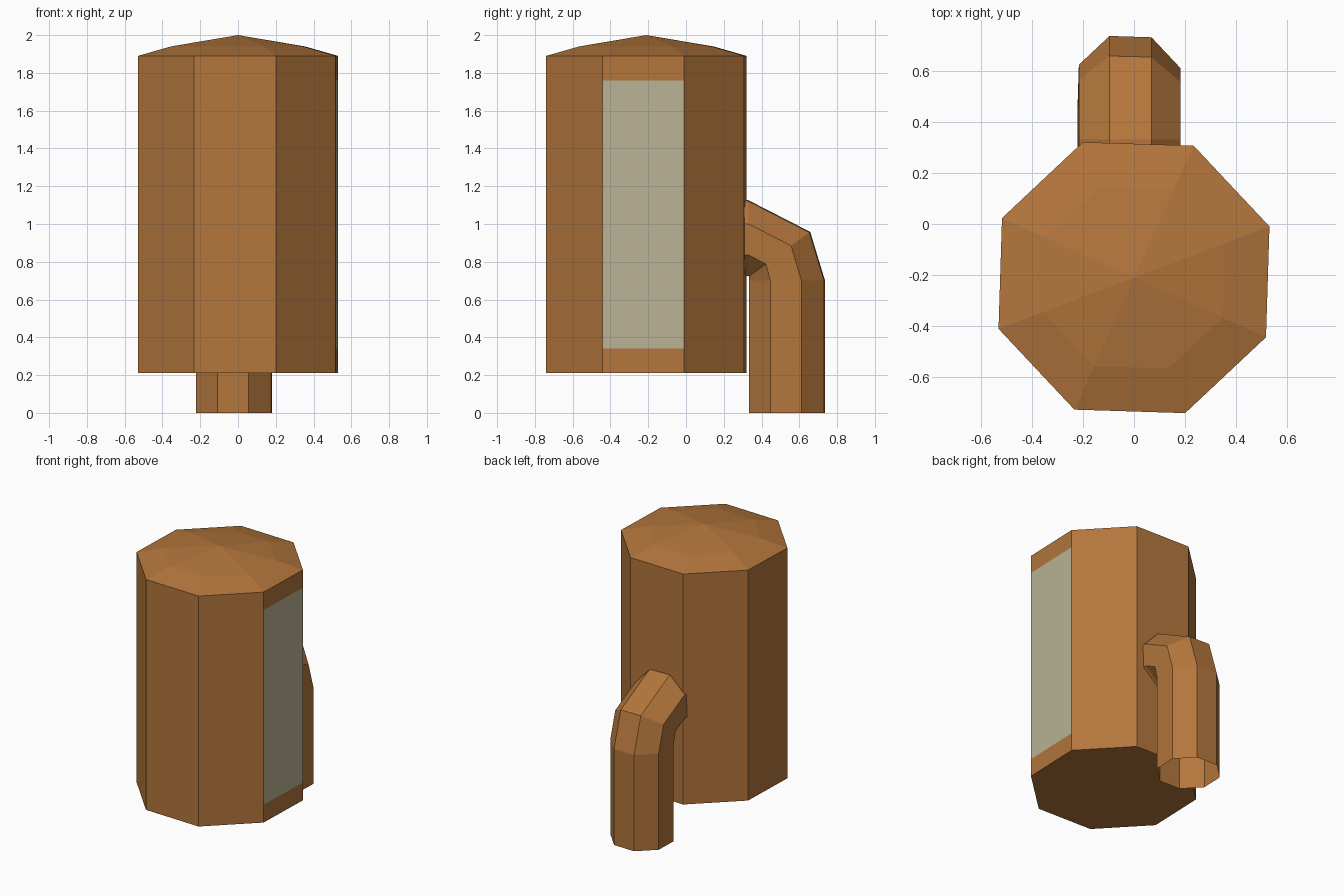
import bpy, bmesh
from math import sin, cos, radians

if "Cube" in bpy.data.objects:
    bpy.data.objects.remove(bpy.data.objects["Cube"])

SIDES = 8
TURN = 20.7  # the octagons are turned slightly off the axes


def material(name, color):
    m = bpy.data.materials.new(name)
    m.diffuse_color = (*color, 1)
    m.use_nodes = True
    m.node_tree.nodes["Principled BSDF"].inputs["Base Color"].default_value = m.diffuse_color
    return m


copper = material("copper", (0.45, 0.18, 0.045))
pale = material("pale_panel", (0.49, 0.45, 0.30))


def ring(bm, radius, center, tilt=0):
    """Octagonal ring, tilted about the x axis."""
    cx, cy, cz = center
    t = radians(tilt)
    verts = []
    for k in range(SIDES):
        a = radians(TURN + 360 / SIDES * k)
        u = radius * sin(a)
        verts.append(bm.verts.new((cx + radius * cos(a), cy + u * cos(t), cz + u * sin(t))))
    return verts


def bridge(bm, low, high):
    return [bm.faces.new((low[k], low[(k + 1) % SIDES], high[(k + 1) % SIDES], high[k]))
            for k in range(SIDES)]


def finish(bm, name, mats):
    bmesh.ops.recalc_face_normals(bm, faces=bm.faces)
    me = bpy.data.meshes.new(name)
    bm.to_mesh(me)
    bm.free()
    for m in mats:
        me.materials.append(m)
    bpy.context.collection.objects.link(bpy.data.objects.new(name, me))


# Tank: octagonal drum with a shallow two-step domed lid
bm = bmesh.new()
levels = [(0.567, 0.21), (0.567, 0.34), (0.567, 1.76), (0.567, 1.89), (0.38, 1.94)]
rings = [ring(bm, r, (0, -0.21, z)) for r, z in levels]
bands = [bridge(bm, a, b) for a, b in zip(rings, rings[1:])]
bm.faces.new(rings[0])
apex = bm.verts.new((0, -0.21, 2.0))
for k in range(SIDES):
    bm.faces.new((rings[-1][k], rings[-1][(k + 1) % SIDES], apex))
# Pale panel flush in the right-hand face
bands[1][SIDES - 1].material_index = 1
finish(bm, "tank", [copper, pale])

# Pipe: open octagonal tube rising and bending into the back of the tank
bm = bmesh.new()
path = [(0.535, 0.0, 0), (0.535, 0.70, 0), (0.495, 0.84, 36), (0.33, 0.925, 90), (0.30, 0.925, 90)]
rings = [ring(bm, 0.215, (-0.02, y, z), t) for y, z, t in path]
for a, b in zip(rings, rings[1:]):
    bridge(bm, a, b)
finish(bm, "pipe", [copper])
